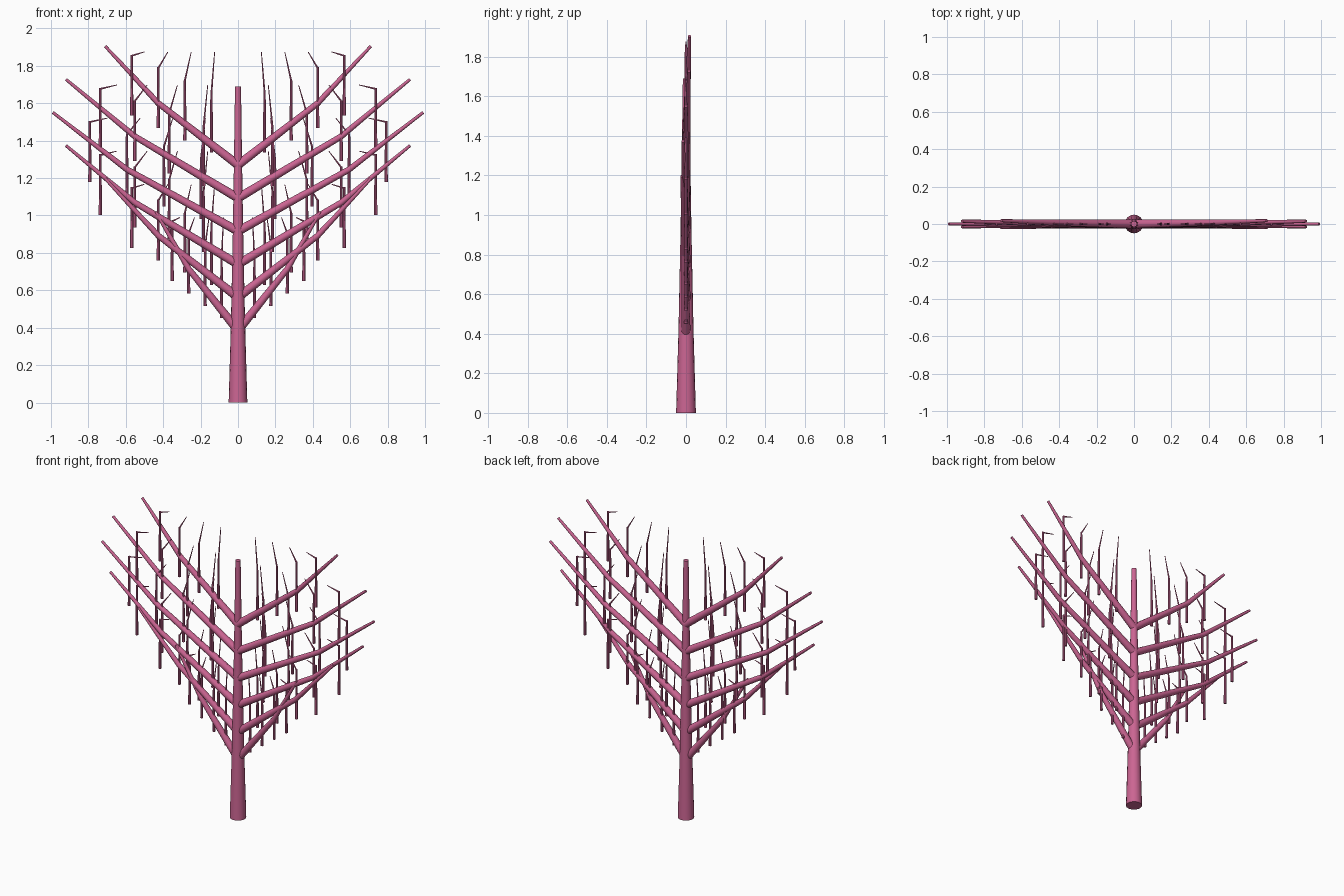
import bpy, bmesh, math
from mathutils import Vector

cube = bpy.data.objects.get("Cube")
if cube:
    bpy.data.objects.remove(cube, do_unlink=True)

pink = bpy.data.materials.new("pink_bark")
pink.use_nodes = True
colour = (0.60, 0.13, 0.29, 1)
pink.diffuse_color = colour
pink.node_tree.nodes["Principled BSDF"].inputs["Base Color"].default_value = colour


def tube(bm, path, radii, sides):
    """Tapered, capped tube along a path lying near the xz plane."""
    pts = [Vector(p) for p in path]
    rings = []
    for i, p in enumerate(pts):
        before = (p - pts[i - 1]).normalized() if i else Vector()
        after = (pts[i + 1] - p).normalized() if i < len(pts) - 1 else Vector()
        tangent = (before + after).normalized()
        u = tangent.cross(Vector((0, 1, 0))).normalized()
        v = tangent.cross(u)
        ring = []
        for s in range(sides):
            a = math.tau * s / sides
            ring.append(bm.verts.new(p + radii[i] * (math.cos(a) * u + math.sin(a) * v)))
        rings.append(ring)
    for low, high in zip(rings, rings[1:]):
        for s in range(sides):
            t = (s + 1) % sides
            bm.faces.new((low[s], low[t], high[t], high[s]))
    bm.faces.new(rings[0][::-1])
    bm.faces.new(rings[-1])


def finish(bm, name):
    bmesh.ops.recalc_face_normals(bm, faces=bm.faces)
    mesh = bpy.data.meshes.new(name)
    bm.to_mesh(mesh)
    bm.free()
    mesh.materials.append(pink)
    obj = bpy.data.objects.new(name, mesh)
    bpy.context.collection.objects.link(obj)
    bpy.ops.object.select_all(action="DESELECT")
    obj.select_set(True)
    bpy.context.view_layer.objects.active = obj
    bpy.ops.object.shade_smooth_by_angle(angle=math.radians(40))


# Trunk
bm = bmesh.new()
tube(bm, [(0, 0, 0), (0, 0, 0.42), (0, 0, 0.9), (0, 0, 1.27), (0, 0, 1.69)],
     [0.05, 0.038, 0.028, 0.022, 0.016], 16)
finish(bm, "trunk")

# Branch tiers from the bottom up: reach in x and sideways drift of the tip
tiers = [(0.44, -0.015), (0.71, -0.02), (0.92, -0.015),
         (0.99, 0), (0.92, 0.015), (0.71, 0.018)]

for tier, (reach, drift) in enumerate(tiers):
    z = 0.385 + 0.177 * tier
    for side, label in ((1, "left"), (-1, "right")):
        # Main branch, bent upward past its middle
        bm = bmesh.new()
        tube(bm, [(0, 0, z), (side * 0.6 * reach, drift * 0.4, z + 0.33),
                  (side * reach, drift, z + 0.635)],
             [0.024, 0.016, 0.008], 12)
        finish(bm, f"{label}_branch_{tier + 1}")

        # Upright twigs whose thin ends lean in to a common height
        bm = bmesh.new()
        for k in range(1, 5):
            x = side * reach * k / 5
            base = z + 0.066 * k
            tube(bm, [(x, 0, base), (x, 0, base + 0.325)], [0.009, 0.006], 8)
            tube(bm, [(x, 0, base + 0.32), (x * 0.88, 0, z + 0.605)],
                 [0.005, 0.002], 8)
        finish(bm, f"{label}_twigs_{tier + 1}")
